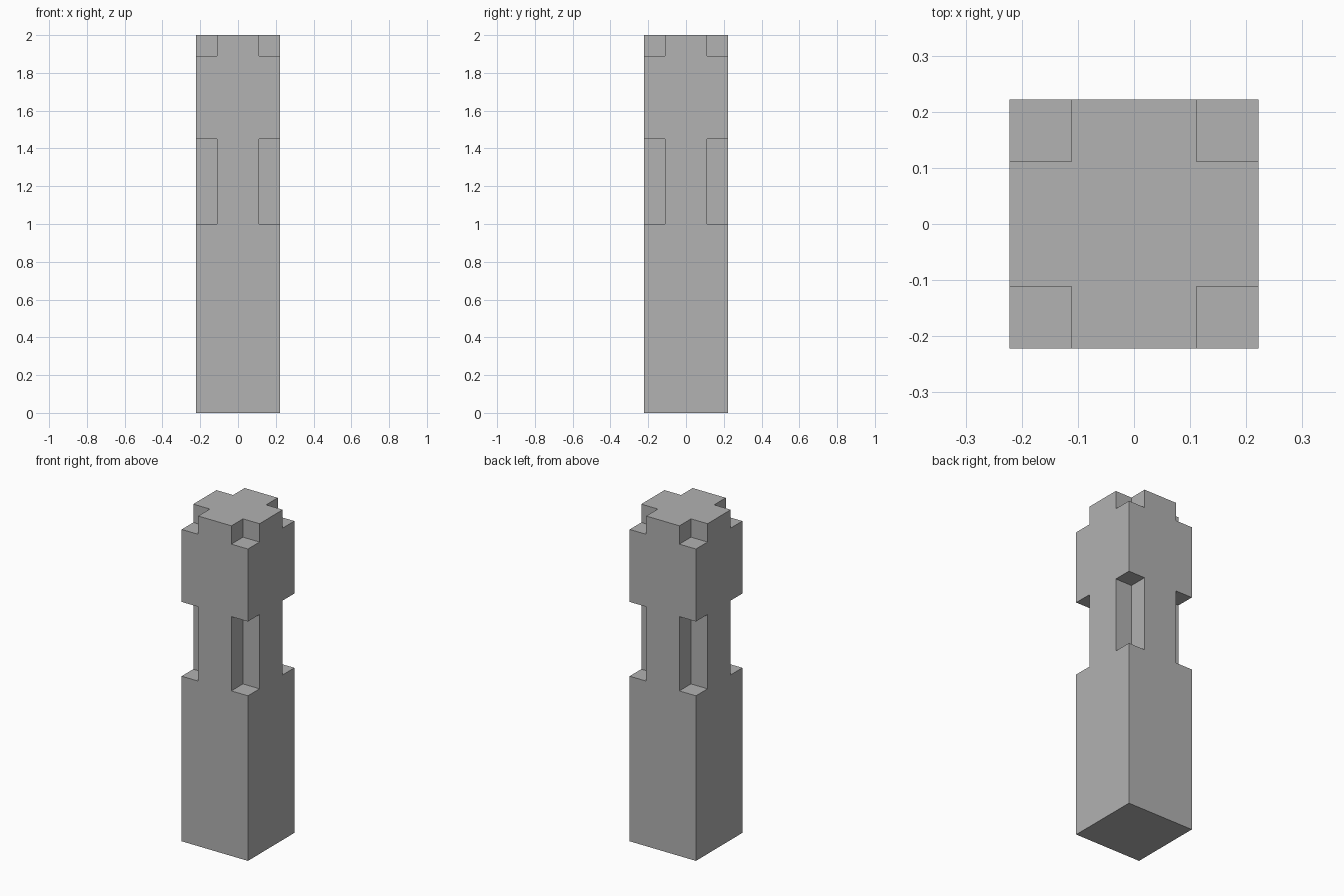
import bpy
import bmesh
from mathutils import Matrix, Vector

default = bpy.data.objects.get("Cube")
if default:
    bpy.data.objects.remove(default, do_unlink=True)

HALF, NOTCH, TOP = 0.222, 0.111, 2.0

stone = bpy.data.materials.new("stone grey")
stone.use_nodes = True
GREY = (0.445, 0.445, 0.445, 1)
stone.diffuse_color = GREY
stone.node_tree.nodes["Principled BSDF"].inputs["Base Color"].default_value = GREY


def add_box(bm, low, high):
    low, high = Vector(low), Vector(high)
    place = Matrix.Translation((low + high) / 2) @ Matrix.Diagonal((*(high - low), 1))
    bmesh.ops.create_cube(bm, size=1, matrix=place)


def make_object(name, boxes):
    bm = bmesh.new()
    for low, high in boxes:
        add_box(bm, low, high)
    mesh = bpy.data.meshes.new(name)
    bm.to_mesh(mesh)
    bm.free()
    mesh.materials.append(stone)
    obj = bpy.data.objects.new(name, mesh)
    bpy.context.collection.objects.link(obj)
    return obj


# Square pillar shaft
pillar = make_object("pillar", [((-HALF, -HALF, 0), (HALF, HALF, TOP))])

# Corner notches: a tall recess at mid height and a shallow one at the top
OUT = HALF + 0.1
notches = []
for z0, z1 in ((1.0, 1.45), (1.889, TOP + 0.1)):
    for sx in (-1, 1):
        for sy in (-1, 1):
            xs = sorted((sx * NOTCH, sx * OUT))
            ys = sorted((sy * NOTCH, sy * OUT))
            notches.append(((xs[0], ys[0], z0), (xs[1], ys[1], z1)))
cutter = make_object("notch_cutter", notches)
cutter.hide_render = True

# Cut the notches, then discard the cutter
cut = pillar.modifiers.new("corner notches", "BOOLEAN")
cut.operation = "DIFFERENCE"
cut.solver = "EXACT"
cut.object = cutter
bpy.context.view_layer.objects.active = pillar
bpy.ops.object.modifier_apply(modifier=cut.name)
bpy.data.objects.remove(cutter, do_unlink=True)
